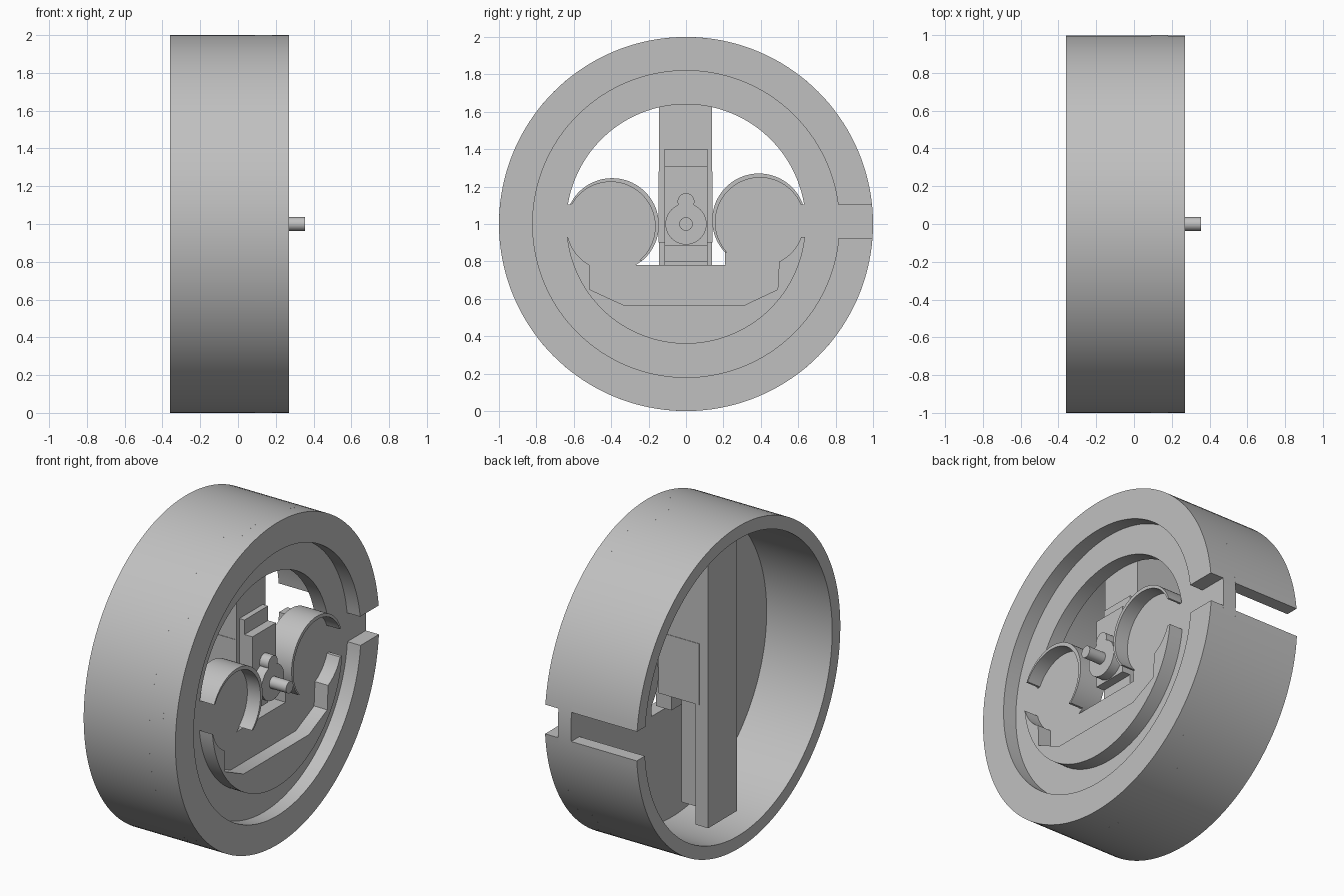
import bpy, bmesh, math
from math import cos, sin, asin, radians, pi

cube = bpy.data.objects.get("Cube")
if cube:
    bpy.data.objects.remove(cube, do_unlink=True)

grey = bpy.data.materials.new("plain grey")
grey.use_nodes = True
COLOUR = (0.53, 0.53, 0.53, 1)
grey.diffuse_color = COLOUR
grey.node_tree.nodes["Principled BSDF"].inputs["Base Color"].default_value = COLOUR

SLOT_TOP, SLOT_LOW = 0.105, -0.075   # slot edges, measured from the wheel centre


def finish(bm, name):
    bmesh.ops.recalc_face_normals(bm, faces=bm.faces)
    mesh = bpy.data.meshes.new(name)
    bm.to_mesh(mesh)
    bm.free()
    mesh.materials.append(grey)
    obj = bpy.data.objects.new(name, mesh)
    bpy.context.collection.objects.link(obj)
    bpy.ops.object.select_all(action="DESELECT")
    obj.select_set(True)
    bpy.context.view_layer.objects.active = obj
    bpy.ops.object.shade_smooth_by_angle(angle=radians(30))
    return obj


def arc(cy, cz, r, a0, a1, n=48):
    """Points (y, z) along an arc; angles in radians."""
    steps = [a0 + (a1 - a0) * i / n for i in range(n + 1)]
    return [(cy + r * cos(a), cz + r * sin(a)) for a in steps]


def slab(name, outline, x0, x1):
    """Flat outline in the y-z plane, extruded along x."""
    bm = bmesh.new()
    face = bm.faces.new([bm.verts.new((x0, y, z)) for y, z in outline])
    moved = bmesh.ops.extrude_face_region(bm, geom=[face])["geom"]
    verts = [v for v in moved if isinstance(v, bmesh.types.BMVert)]
    bmesh.ops.translate(bm, verts=verts, vec=(x1 - x0, 0, 0))
    return finish(bm, name)


def band(name, outer, inner, x0, x1, closed=False):
    """Solid between two point lists of equal length, made of quads."""
    bm = bmesh.new()
    if closed:
        outer, inner = outer[:-1], inner[:-1]
    rows = [[bm.verts.new(p) for p in ((x0, *o), (x1, *o), (x1, *i), (x0, *i))]
            for o, i in zip(outer, inner)]
    pairs = list(zip(rows, rows[1:]))
    if closed:
        pairs.append((rows[-1], rows[0]))
    else:
        bm.faces.new(rows[0])
        bm.faces.new(rows[-1])
    for a, b in pairs:
        for k in range(4):
            m = (k + 1) % 4
            bm.faces.new((a[k], a[m], b[m], b[k]))
    return finish(bm, name)


def box(name, x0, x1, y0, y1, z0, z1):
    return slab(name, [(y0, z0), (y1, z0), (y1, z1), (y0, z1)], x0, x1)


def disc(name, cy, cz, r, x0, x1):
    return slab(name, arc(cy, cz, r, 0, 2 * pi, 48)[:-1], x0, x1)


def slotted_arc(r):
    return arc(0, 1, r, asin(SLOT_TOP / r), 2 * pi + asin(SLOT_LOW / r), 144)


# Outer shell and raised front rim, both split by the side slot
band("outer_shell", slotted_arc(1), slotted_arc(0.92), -0.36, 0.09)
band("front_rim", slotted_arc(1), slotted_arc(0.82), 0.18, 0.27)

# Recessed ring plate, whole all round
band("ring_plate", arc(0, 1, 1, 0, 2 * pi, 144), arc(0, 1, 0.64, 0, 2 * pi, 144),
     0.09, 0.18, closed=True)

# Floor plate with two round lobes and a square notch between them
right_lobe = arc(0.39, 1.02, 0.25, radians(19.5), radians(223))
left_lobe = arc(-0.395, 0.995, 0.25, radians(-50), radians(154))
rim_low = arc(0, 1, 0.642, pi - asin(0.105 / 0.642), 2 * pi + asin(0.105 / 0.642), 72)
slab("floor_plate", right_lobe + [(0.21, 0.78), (-0.27, 0.78)] + left_lobe + rim_low,
     0.09, 0.18)

# Thin raised rails around the lobes
band("right_lobe_rail", right_lobe,
     arc(0.395, 1.01, 0.238, radians(23), radians(223)), 0.18, 0.27)
band("left_lobe_rail", left_lobe,
     arc(-0.403, 0.987, 0.238, radians(-50), radians(150)), 0.18, 0.27)

# Raised lower crescent, faceted on its inner side
bottom = arc(0, 1, 0.64, pi + asin(0.07 / 0.64), 2 * pi - asin(0.07 / 0.64), 72)
right_inner = arc(0.395, 1.01, 0.235, radians(-20), radians(-64), 8)
left_inner = arc(-0.403, 0.987, 0.235, radians(241), radians(195), 8)
slab("lower_crescent", bottom + right_inner
     + [(0.49, 0.65), (0.31, 0.565), (-0.33, 0.565), (-0.515, 0.65)] + left_inner,
     0.18, 0.27)

# Upright support behind the plate
box("rear_bar", -0.25, -0.165, -0.145, 0.14, 0.15, 1.85)
box("upper_web", -0.165, 0.09, -0.145, 0.14, 0.9, 1.85)
box("lower_rib", -0.165, -0.05, -0.115, 0.115, 0.25, 0.9)
box("side_pad", -0.19, 0.085, -0.148, 0.143, 0.9, 1.28)

# Centre bearing block with stepped tabs
box("block_flange", 0.02, 0.125, -0.115, 0.115, 0.8, 1.4)
box("bearing_block", 0.02, 0.18, -0.115, 0.115, 0.885, 1.31)

# Hub, its small lobe and the shaft
disc("hub", 0, 1, 0.11, 0.18, 0.24)
disc("hub_lobe", 0, 1.12, 0.045, 0.18, 0.24)
disc("shaft", 0, 1, 0.036, 0.18, 0.355)
